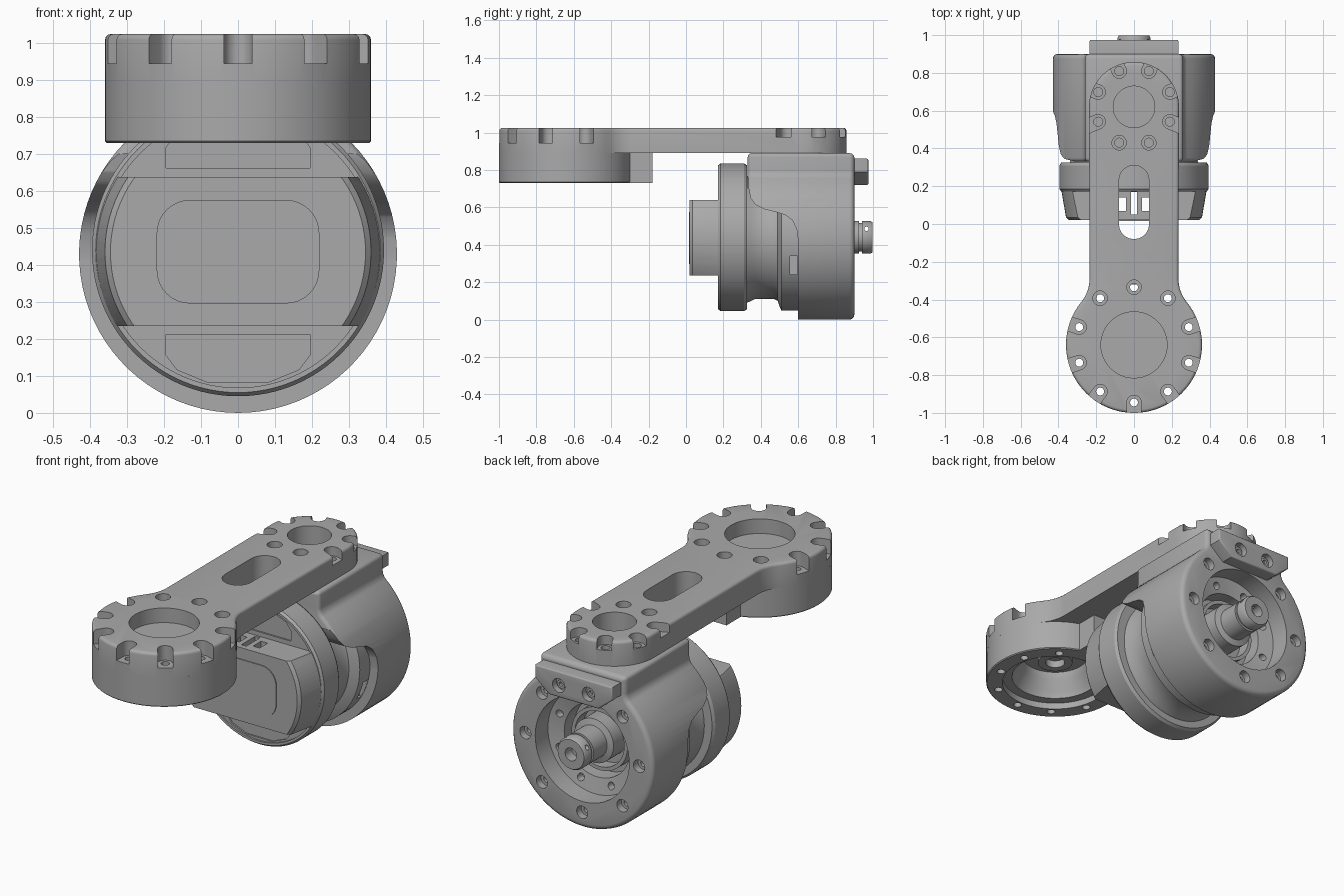
import bpy, bmesh, math
from math import pi, sin, cos, sqrt, atan2
from mathutils import Vector

if "Cube" in bpy.data.objects:
    bpy.data.objects.remove(bpy.data.objects["Cube"])

grey = bpy.data.materials.new("machined grey")
grey.use_nodes = True
grey.diffuse_color = (0.4, 0.4, 0.4, 1)
grey.node_tree.nodes["Principled BSDF"].inputs["Base Color"].default_value = (0.4, 0.4, 0.4, 1)

AXES = {"x": lambda u, v, w: (w, u, v), "y": lambda u, v, w: (u, w, v), "z": lambda u, v, w: (u, v, w)}
MID = 0.43          # height of the motor axis


def finish(bm, name, axis, centre=(0, 0)):
    """Turn local (u, v, depth) geometry onto an axis and make an object."""
    for v in bm.verts:
        v.co = Vector(AXES[axis](v.co.x + centre[0], v.co.y + centre[1], v.co.z))
    bmesh.ops.recalc_face_normals(bm, faces=bm.faces)
    mesh = bpy.data.meshes.new(name)
    bm.to_mesh(mesh)
    bm.free()
    mesh.materials.append(grey)
    ob = bpy.data.objects.new(name, mesh)
    bpy.context.scene.collection.objects.link(ob)
    return ob


def prism(name, axis, outline, lo, hi, soft_lo=0, soft_hi=0):
    """Extrude an outline along an axis, with optional rounded end rims."""
    bm = bmesh.new()
    a = bm.faces.new([bm.verts.new((u, v, lo)) for u, v in outline])
    top = bmesh.ops.extrude_face_region(bm, geom=[a], use_keep_orig=True)["geom"]
    for v in (g for g in top if isinstance(g, bmesh.types.BMVert)):
        v.co.z = hi
    bmesh.ops.recalc_face_normals(bm, faces=bm.faces)
    for level, size in ((lo, soft_lo), (hi, soft_hi)):
        if size:
            rim = [e for e in bm.edges if all(abs(v.co.z - level) < 1e-5 for v in e.verts)]
            bmesh.ops.bevel(bm, geom=rim, offset=size, segments=3, profile=0.5,
                            affect="EDGES", clamp_overlap=False)
    return finish(bm, name, axis)


def lathe(name, axis, profile, centre=(0, MID), ring=False, steps=72):
    """Spin (radius, depth) points round an axis."""
    bm = bmesh.new()
    vs = [bm.verts.new((r, 0, h)) for r, h in profile]
    pairs = list(zip(vs, vs[1:])) + ([(vs[-1], vs[0])] if ring else [])
    es = [bm.edges.new(p) for p in pairs]
    bmesh.ops.spin(bm, geom=vs + es, cent=(0, 0, 0), axis=(0, 0, 1), angle=2 * pi, steps=steps)
    bmesh.ops.remove_doubles(bm, verts=bm.verts, dist=1e-5)
    return finish(bm, name, axis, centre)


def arc(c, r, a, b, n=24):
    return [(c[0] + r * cos(a + (b - a) * i / n), c[1] + r * sin(a + (b - a) * i / n)) for i in range(n + 1)]


def circle(c, r, n=24):
    return arc(c, r, 0, 2 * pi, n)[:-1]


def slot(c, r, angle, length):
    """Rounded slot starting at c and running along angle."""
    e = (c[0] + length * cos(angle), c[1] + length * sin(angle))
    return arc(c, r, angle + pi / 2, angle + 3 * pi / 2, 10) + arc(e, r, angle - pi / 2, angle + pi / 2, 10)


def box(u0, u1, v0, v1):
    return [(u0, v0), (u1, v0), (u1, v1), (u0, v1)]


def rounded(u, v, cv, r):
    """Rounded rectangle of half sizes u, v about (0, cv)."""
    pts = []
    for k, (sx, sy) in enumerate(((1, 1), (-1, 1), (-1, -1), (1, -1))):
        pts += arc((sx * (u - r), cv + sy * (v - r)), r, k * pi / 2, (k + 1) * pi / 2, 8)
    return pts


def keyhole(cy, r, w, R):
    """Disc that blends through concave fillets into a strip of half width w; open at the top."""
    rise = sqrt((r + R) ** 2 - (w + R) ** 2)
    a = atan2(rise, w + R)
    right = arc((w + R, cy + rise), R, pi, pi + a, 8)
    disc = arc((0, cy), r, a, -pi - a, 64)
    return right[:-1] + disc + [(-u, v) for u, v in right[::-1]][1:]


def cut(ob, cutters, mode="DIFFERENCE"):
    for c in cutters:
        m = ob.modifiers.new("cut", "BOOLEAN")
        m.object, m.operation, m.solver = c, mode, "EXACT"
        bpy.context.view_layer.update()
        dg = bpy.context.evaluated_depsgraph_get()
        mesh = bpy.data.meshes.new_from_object(ob.evaluated_get(dg))
        ob.modifiers.clear()
        ob.data = mesh
        bpy.data.objects.remove(c)


def polar(c, r, a):
    return (c[0] + r * cos(a), c[1] + r * sin(a))


# Link arm: notched front hub, slotted strip, notched rear end
HUB, END = (0, -0.64), (0, 0.62)
outline = keyhole(HUB[1], 0.36, 0.235, 0.2) + arc(END, 0.238, pi, 0, 40)
arm = prism("link_arm", "z", outline, 0.89, 1.025, 0, 0.016)
cuts = [prism("c", "z", slot((0, 0), 0.08, pi / 2, 0.23), 0.8, 1.1),
        prism("c", "z", circle(HUB, 0.175, 48), 0.945, 1.1),
        prism("c", "z", circle(END, 0.11, 40), 0.91, 1.1)]
hub_holes = [polar(HUB, 0.305, pi / 2 + k * pi / 5) for k in range(10)]
for k, p in enumerate(hub_holes):
    ang = pi / 2 + k * pi / 5
    run = 0.001 if k in (0, 1, 9) else 0.2
    cuts.append(prism("c", "z", slot(p, 0.038, ang, run), 0.945, 1.1))
    cuts.append(prism("c", "z", circle(p, 0.021, 16), 0.8, 1.0))
for k in range(8):
    ang = pi / 8 + k * pi / 4
    p = polar(END, 0.205, ang)
    cuts.append(prism("c", "z", slot(p, 0.038, ang, 0.001 if k in (5, 6) else 0.2), 0.975, 1.1))
    cuts.append(prism("c", "z", circle(p, 0.024, 16), 0.94, 1.0))
cut(arm, cuts)

# Hollow cup under the front hub
cup = lathe("hub_cup", "z", [(0.36, 0.89), (0.36, 0.735), (0.355, 0.73), (0.275, 0.73), (0.275, 0.765),
            (0.225, 0.765), (0.215, 0.8), (0.18, 0.85), (0.17, 0.89)], HUB, True)
cut(cup, [prism("c", "z", circle(p, 0.021, 16), 0.6, 1.0) for p in hub_holes])
lathe("hub_boss", "z", [(0.09, 0.895), (0.09, 0.85), (0.05, 0.85), (0.05, 0.895)], HUB, True, 40)
prism("hub_tab", "z", box(-0.12, 0.12, -0.32, -0.18), 0.73, 0.892)

# Motor housing: round barrel with a flat saddle on top
outline = keyhole(MID, 0.43, 0.26, 0.06)
outline += arc((-0.24, 0.87), 0.02, pi, pi / 2, 4) + arc((0.24, 0.87), 0.02, pi / 2, 0, 4)
housing = prism("motor_housing", "y", outline, 0.33, 0.9, 0.02, 0.025)
sweep = [(0.2, -0.1), (0.6, -0.1), (0.6, 0.42), (0.592, 0.48), (0.57, 0.53), (0.53, 0.56),
         (0.48, 0.575), (0.42, 0.59), (0.37, 0.615), (0.345, 0.65), (0.335, 0.7), (0.2, 0.7)]
cuts = [prism("c", "x", sweep, -0.6, 0.6),
        lathe("c", "y", [(0, 1), (0.285, 1), (0.285, 0.79), (0.2, 0.77), (0.2, 0.68), (0, 0.68)])]
for k in range(8):
    p = polar((0, MID), 0.345, k * pi / 4)
    if k != 2:
        cuts.append(prism("c", "y", circle(p, 0.034, 20), 0.86, 1))
        cuts.append(prism("c", "y", circle(p, 0.018, 14), 0.82, 0.9))
    p = polar((0, MID), 0.24, pi / 8 + k * pi / 4)
    cuts.append(prism("c", "y", circle(p, 0.02, 14), 0.74, 0.86))
cut(housing, cuts)

# Rear bracket with two screw pockets
bracket = prism("rear_bracket", "y", [(-0.235, 0.86), (-0.235, 0.79), (-0.15, 0.72), (0.15, 0.72),
                (0.235, 0.79), (0.235, 0.86)], 0.895, 0.975, 0, 0.008)
cut(bracket, [prism("c", "y", circle((s * 0.09, 0.785), 0.038, 20), 0.94, 1) for s in (-1, 1)])
for s in (-1, 1):
    lathe("bracket_screw", "y", [(0.024, 0.93), (0.024, 0.955), (0.012, 0.955), (0.012, 0.93)],
          (s * 0.09, 0.785), True, 16)

# Output shaft and bearing rings
shaft = lathe("output_shaft", "y", [(0, 0.67), (0.12, 0.67), (0.12, 0.8), (0.088, 0.81), (0.088, 0.925),
              (0.076, 0.925), (0.076, 0.94), (0.088, 0.94), (0.088, 0.985), (0.08, 0.998), (0.035, 0.998),
              (0.035, 0.94), (0, 0.94)], (0, 0.44), False, 48)
cut(shaft, [prism("c", "x", circle((0.965, 0.485), 0.012, 12), -0.2, 0.2)])
lathe("bearing_ring", "y", [(0.17, 0.675), (0.17, 0.75), (0.15, 0.75), (0.15, 0.675)], ring=True)

# Motor neck and lower flange
neck = lathe("motor_neck", "y", [(0, 0.3), (0.345, 0.3), (0.335, 0.34), (0.32, 0.37), (0.32, 0.47),
             (0.33, 0.49), (0.36, 0.5), (0.382, 0.51), (0.382, 0.62), (0, 0.62)])
cut(neck, [prism("c", "x", box(0.555, 0.597, 0.24, 0.34), s * 0.32, s * 0.5) for s in (-1, 1)])

# Front ring with screw wells and shallow pads
ring = lathe("front_ring", "y", [(0, 0.182), (0.372, 0.182), (0.372, 0.172), (0.385, 0.172), (0.395, 0.185),
             (0.395, 0.31), (0.385, 0.325), (0, 0.325)], (0, 0.44), False, 96)
SCREWS = [(sx * 0.248, 0.437 + sz * 0.248) for sx in (-1, 1) for sz in (-1, 1)]
cuts = [prism("c", "y", circle(p, 0.032, 24), 0.1, 0.2) for p in SCREWS]
for s in (-1, 1):
    pad = [(-0.195, 0.225), (0.195, 0.225), (0.195, 0.28), (0.165, 0.32), (0.08, 0.355),
           (-0.08, 0.355), (-0.165, 0.32), (-0.195, 0.28)]
    cuts.append(prism("c", "y", [(u, 0.437 + s * v) for u, v in pad], 0.1, 0.19))
cut(ring, cuts)
for p in SCREWS:
    lathe("front_screw", "y", [(0.022, 0.21), (0.022, 0.185), (0.012, 0.185), (0.012, 0.21)], p, True, 16)

# Finned cover: cone slice with side slots and vertical vents
cover = lathe("finned_cover", "y", [(0, 0.02), (0.345, 0.02), (0.36, 0.035), (0.385, 0.18), (0.385, 0.2),
              (0, 0.2)], (0, 0.435), False, 96)
cut(cover, [prism("c", "y", box(-0.5, 0.5, 0.235, 0.638), -0.1, 0.195)], "INTERSECT")
cuts = [prism("c", "z", box(x - w, x + w, y0, y1), 0.1, 0.8)
        for x, w, y0, y1 in ((0, 0.015, 0.05, 0.17), (-0.062, 0.02, 0.07, 0.14), (0.062, 0.02, 0.07, 0.14))]
for k in range(-4, 5):
    z = k * 0.0435
    for s in (-1, 1):
        start = (s * (0.312 - 1.5 * z * z), 0.436 + z)
        cuts.append(prism("c", "y", slot(start, 0.0135, 0 if s > 0 else pi, 0.2), -0.1, 0.165))
cut(cover, cuts)
prism("cover_panel", "y", rounded(0.22, 0.14, 0.436, 0.09), 0.015, 0.021)

# Smooth curved faces, keep hard edges
for ob in bpy.context.scene.objects:
    if ob.type == "MESH":
        ob.data.polygons.foreach_set("use_smooth", [True] * len(ob.data.polygons))
        ob.data.set_sharp_from_angle(angle=math.radians(32))
